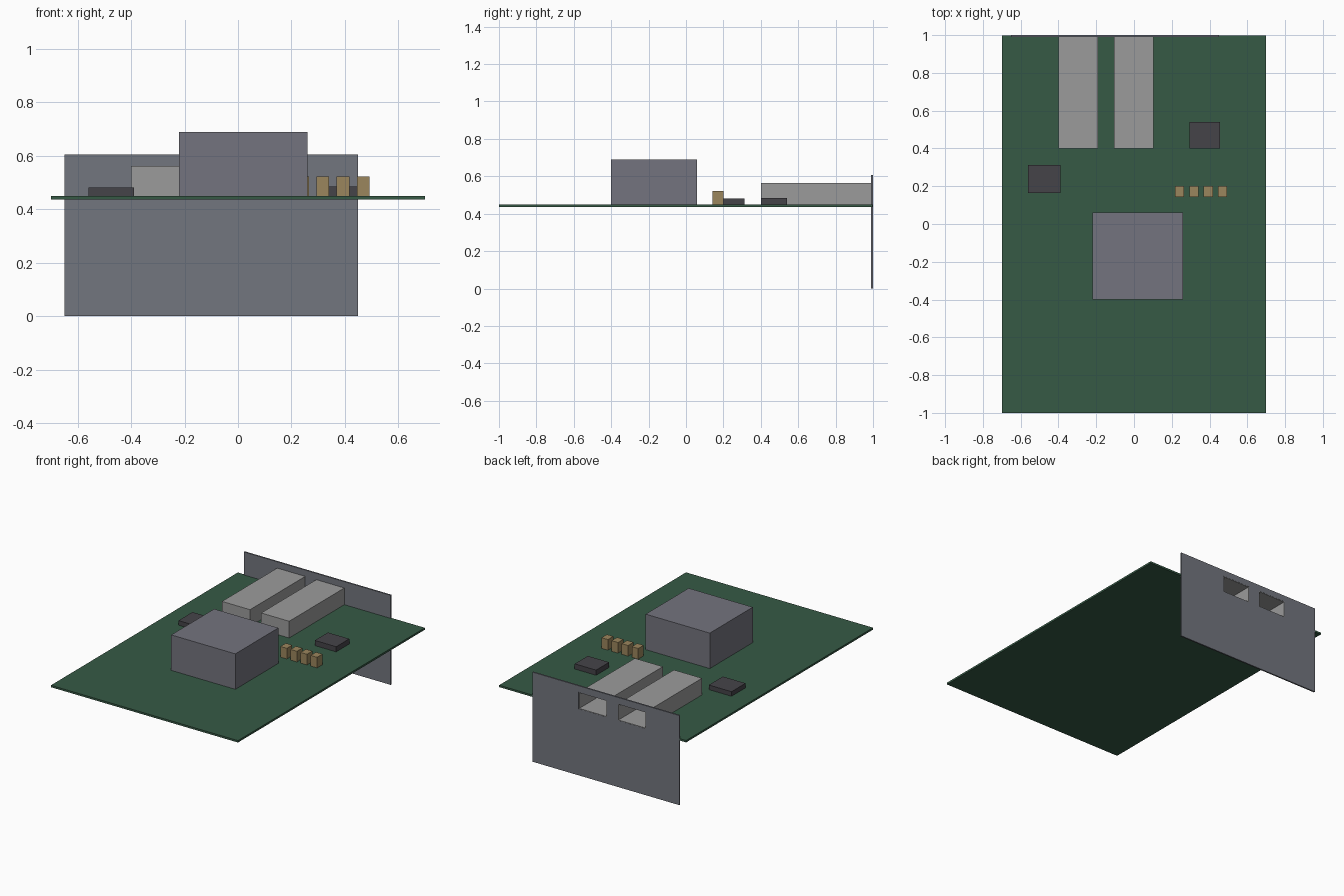
import bpy, bmesh

cube = bpy.data.objects.get("Cube")
if cube:
    bpy.data.objects.remove(cube, do_unlink=True)


def material(name, r, g, b):
    m = bpy.data.materials.new(name)
    m.use_nodes = True
    m.diffuse_color = (r, g, b, 1)
    bsdf = next(n for n in m.node_tree.nodes if n.type == 'BSDF_PRINCIPLED')
    bsdf.inputs["Base Color"].default_value = (r, g, b, 1)
    return m


GREEN = material("board_green", 0.037, 0.102, 0.06)
SINK = material("heatsink_grey", 0.175, 0.175, 0.21)
STEEL = material("bracket_steel", 0.17, 0.18, 0.21)
CAGE = material("cage_silver", 0.33, 0.33, 0.33)
CHIP = material("chip_black", 0.06, 0.057, 0.066)
TAN = material("capacitor_tan", 0.33, 0.24, 0.11)


def finish(name, bm, mat):
    bmesh.ops.recalc_face_normals(bm, faces=bm.faces)
    mesh = bpy.data.meshes.new(name)
    bm.to_mesh(mesh)
    bm.free()
    mesh.materials.append(mat)
    obj = bpy.data.objects.new(name, mesh)
    bpy.context.collection.objects.link(obj)
    return obj


def box(name, mat, xs, ys, zs, open_back=False):
    """Box from axis ranges; optionally a hollow shell open towards +y."""
    bm = bmesh.new()
    bmesh.ops.create_cube(bm, size=1)
    for v in bm.verts:
        for i, (lo, hi) in enumerate((xs, ys, zs)):
            v.co[i] = hi if v.co[i] > 0 else lo
    if open_back:
        bm.normal_update()
        back = [f for f in bm.faces if f.normal.y > 0.9]
        bmesh.ops.delete(bm, geom=back, context='FACES')
    obj = finish(name, bm, mat)
    if open_back:
        shell = obj.modifiers.new("walls", 'SOLIDIFY')
        shell.thickness = 0.005
        shell.offset = -1
    return obj


TOP = 0.45          # upper surface of the board
CAGE_TOP = 0.563
CAGES = {"right": (-0.4, -0.19), "left": (-0.107, 0.103)}

# Board, heat sink and chips
box("circuit_board", GREEN, (-0.7, 0.7), (-1, 0.998), (0.437, TOP))
box("heat_sink", SINK, (-0.22, 0.26), (-0.4, 0.06), (TOP, 0.69))
box("right_chip", CHIP, (-0.56, -0.39), (0.163, 0.313), (TOP, 0.481))
box("left_chip", CHIP, (0.295, 0.455), (0.4, 0.54), (TOP, 0.485))

# Row of capacitors
for i in range(4):
    x = 0.218 + 0.0755 * i
    box(f"capacitor_{i + 1}", TAN, (x, x + 0.048), (0.142, 0.2), (TOP, 0.522))

# Hollow port cages, open at the bracket
for side, xs in CAGES.items():
    box(f"{side}_port_cage", CAGE, xs, (0.4, 0.999), (TOP, CAGE_TOP), open_back=True)

# Bracket plate, a grid of panels with the port openings left out
bm = bmesh.new()
cuts_x = [-0.65, *CAGES["right"], *CAGES["left"], 0.45]
cuts_z = [0, TOP, CAGE_TOP, 0.606]
for i in range(len(cuts_x) - 1):
    for j in range(len(cuts_z) - 1):
        if j == 1 and i in (1, 3):
            continue
        corners = ((i, j), (i + 1, j), (i + 1, j + 1), (i, j + 1))
        bm.faces.new([bm.verts.new((cuts_x[a], 0.99, cuts_z[b])) for a, b in corners])
bmesh.ops.remove_doubles(bm, verts=bm.verts, dist=0.0001)
panels = bmesh.ops.extrude_face_region(bm, geom=bm.faces[:], use_keep_orig=True)
moved = [v for v in panels["geom"] if isinstance(v, bmesh.types.BMVert)]
bmesh.ops.translate(bm, verts=moved, vec=(0, 0.01, 0))
finish("mounting_bracket", bm, STEEL)
